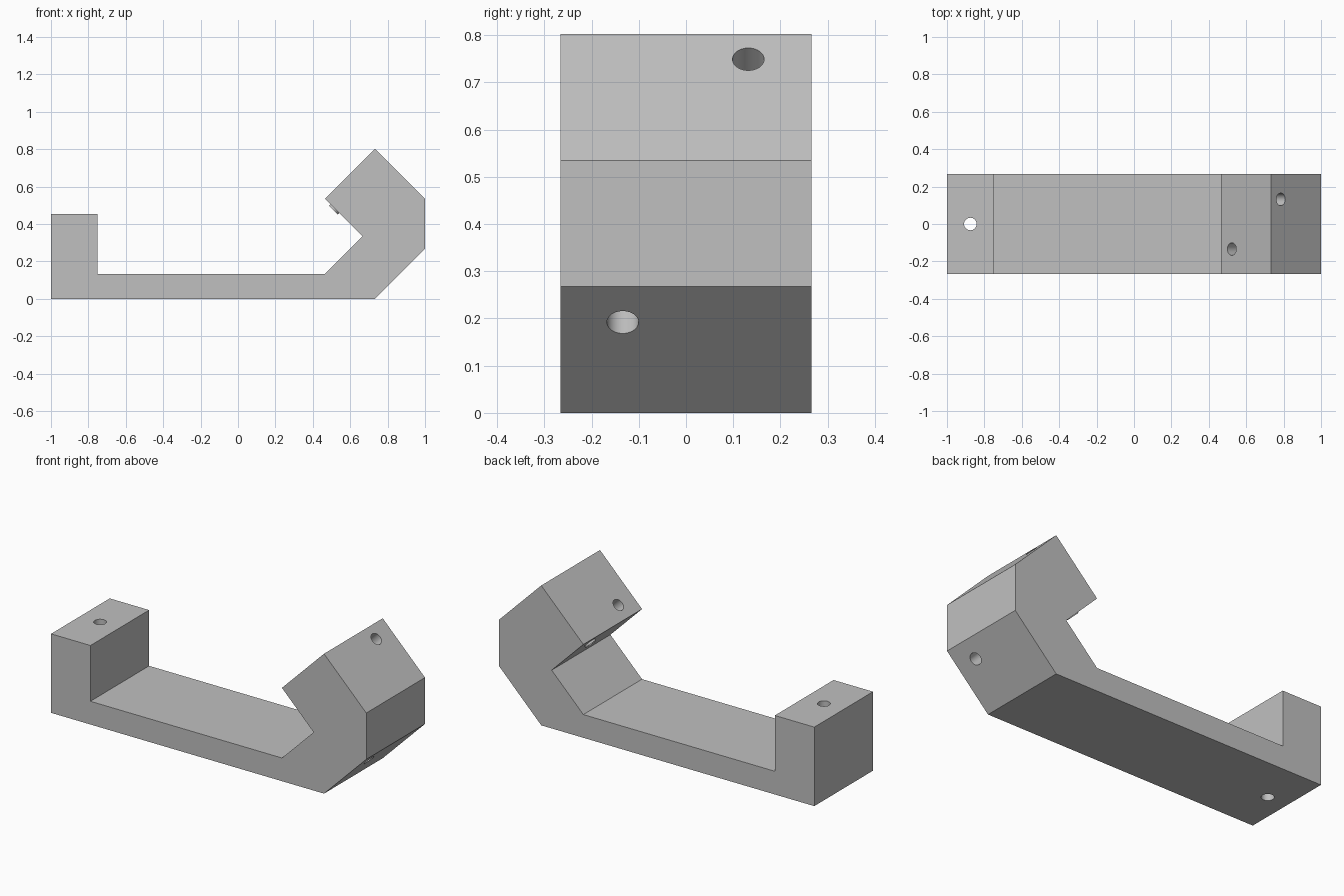
import bpy, bmesh, math
from mathutils import Vector

cube = bpy.data.objects.get("Cube")
if cube:
    bpy.data.objects.remove(cube, do_unlink=True)

HALF_WIDTH = 0.266
HOLE_RADIUS = 0.0335

grey = bpy.data.materials.new("plain grey")
grey.use_nodes = True
colour = (0.53, 0.53, 0.53, 1)
grey.diffuse_color = colour
grey.node_tree.nodes["Principled BSDF"].inputs["Base Color"].default_value = colour


def make_object(name, bm):
    mesh = bpy.data.meshes.new(name)
    bmesh.ops.recalc_face_normals(bm, faces=bm.faces)
    bm.to_mesh(mesh)
    bm.free()
    mesh.materials.append(grey)
    obj = bpy.data.objects.new(name, mesh)
    bpy.context.collection.objects.link(obj)
    return obj


def rod(name, start, end, radius, capped=True):
    """Cylinder running between two points."""
    start, end = Vector(start), Vector(end)
    axis = end - start
    bm = bmesh.new()
    bmesh.ops.create_cone(bm, cap_ends=capped, segments=40, radius1=radius,
                          radius2=radius, depth=axis.length)
    obj = make_object(name, bm)
    obj.rotation_euler = axis.to_track_quat('Z', 'Y').to_euler()
    obj.location = (start + end) / 2
    return obj


def activate(obj):
    bpy.ops.object.select_all(action='DESELECT')
    obj.select_set(True)
    bpy.context.view_layer.objects.active = obj


# Bracket body: side profile extruded across the width
profile = [(-1, 0), (0.732, 0), (1, 0.268), (1, 0.534), (0.732, 0.802),
           (0.465, 0.535), (0.666, 0.334), (0.465, 0.133),
           (-0.75, 0.133), (-0.75, 0.453), (-1, 0.453)]
bm = bmesh.new()
side = bm.faces.new([bm.verts.new((x, -HALF_WIDTH, z)) for x, z in profile])
extruded = bmesh.ops.extrude_face_region(bm, geom=[side])["geom"]
bmesh.ops.translate(bm, vec=(0, 2 * HALF_WIDTH, 0),
                    verts=[v for v in extruded if isinstance(v, bmesh.types.BMVert)])
body = make_object("bracket_body", bm)

# Screw holes: one upright through the post, two diagonal through the hook
holes = [((-0.875, 0, -0.1), (-0.875, 0, 0.6)),
         ((0.468, 0.132, 0.432), (0.85, 0.132, 0.814)),
         ((0.473, -0.134, 0.643), (0.973, -0.134, 0.143))]
for start, end in holes:
    cutter = rod("hole_cutter", start, end, HOLE_RADIUS)
    cutter.hide_render = True
    activate(body)
    cut = body.modifiers.new("hole", 'BOOLEAN')
    cut.object = cutter
    cut.solver = 'EXACT'
    bpy.ops.object.modifier_apply(modifier=cut.name)
    bpy.data.objects.remove(cutter, do_unlink=True)
activate(body)
bpy.ops.object.shade_smooth_by_angle(angle=math.radians(30))

# Thin collar standing proud of the hook's inner face
collar = rod("hole_collar", (0.510, 0.132, 0.474), (0.522, 0.132, 0.486),
             HOLE_RADIUS, capped=False)
wall = collar.modifiers.new("wall", 'SOLIDIFY')
wall.thickness = 0.002
activate(collar)
bpy.ops.object.modifier_apply(modifier=wall.name)
bpy.ops.object.shade_smooth_by_angle(angle=math.radians(30))
